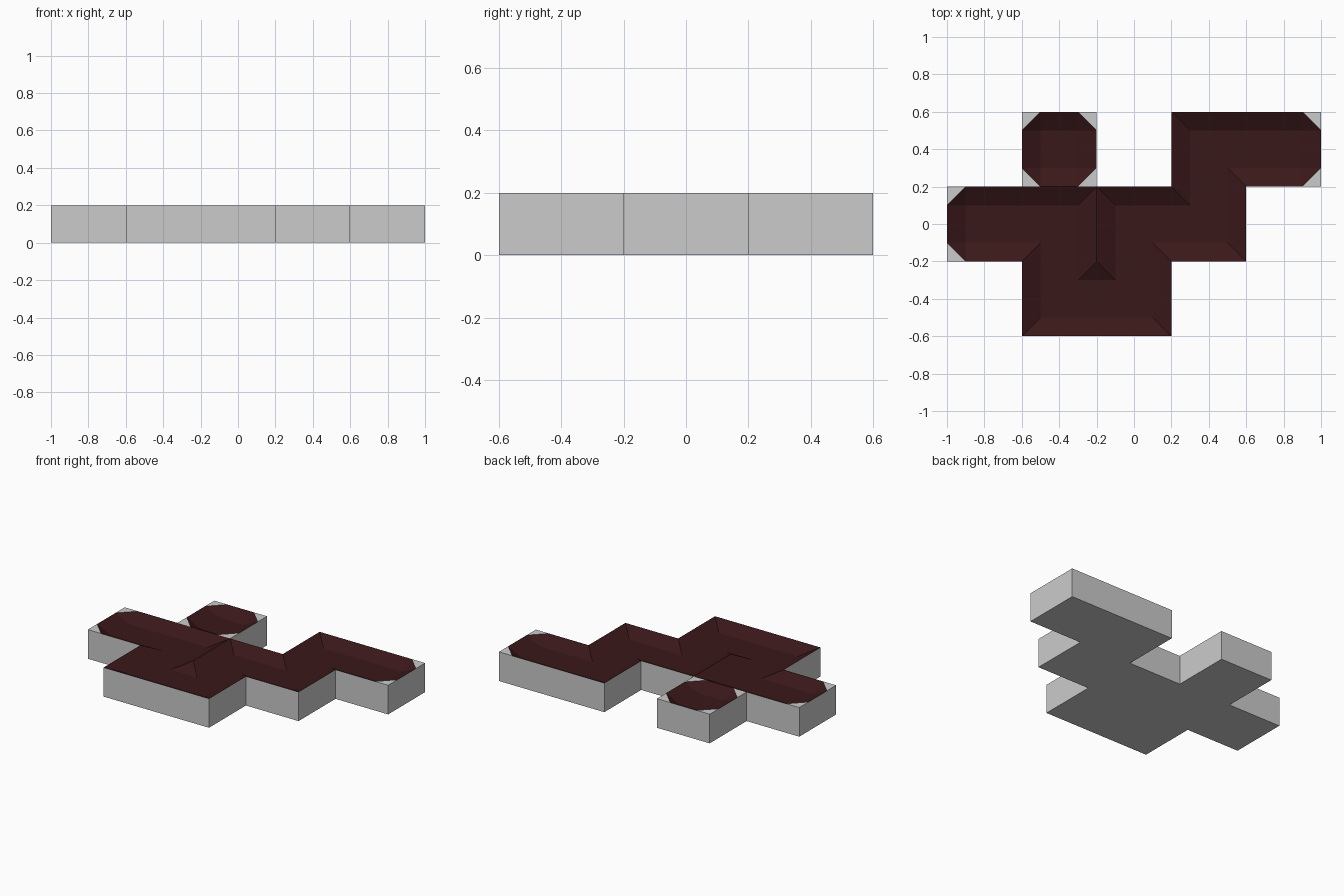
import bpy, bmesh

if "Cube" in bpy.data.objects:
    bpy.data.objects.remove(bpy.data.objects["Cube"])

S, B, TOP, LOW = 0.4, 0.1, 0.2, 0.15      # cell size, bank width, rim and bed heights
CELLS = {(1, 2), (3, 2), (4, 2), (0, 1), (1, 1), (2, 1), (3, 1), (1, 0), (2, 0)}
# neighbouring cells that are separated by a sharp ridge
RIDGES = [{(1, 1), (2, 1)}, {(1, 1), (1, 2)}]
OFF = [0, B, S - B, S]
SIDES = [(0, -1), (1, 0), (0, 1), (-1, 0)]


def blocked(c, d):
    n = (c[0] + d[0], c[1] + d[1])
    return n not in CELLS or {c, n} in RIDGES


def origin(c):
    return -1 + c[0] * S, -0.6 + c[1] * S


def add_face(bm, pts):
    f = bm.faces.new([bm.verts.new(p) for p in pts])
    return f


def finish(bm, name, colour=None):
    bmesh.ops.remove_doubles(bm, verts=bm.verts, dist=1e-4)
    me = bpy.data.meshes.new(name)
    bm.to_mesh(me)
    bm.free()
    ob = bpy.data.objects.new(name, me)
    bpy.context.collection.objects.link(ob)
    if colour:
        mat = bpy.data.materials.new(name + "_colour")
        mat.diffuse_color = colour
        mat.use_nodes = True
        mat.node_tree.nodes["Principled BSDF"].inputs["Base Color"].default_value = mat.diffuse_color
        me.materials.append(mat)
    return ob


body, bed = bmesh.new(), bmesh.new()
for c in sorted(CELLS):
    x0, y0 = origin(c)
    walls = {d: blocked(c, d) for d in SIDES}
    dead_end = sum(walls.values()) >= 3

    # underside and outer walls of the base
    ring = [(x0, y0), (x0 + S, y0), (x0 + S, y0 + S), (x0, y0 + S)]
    add_face(body, [(x, y, 0) for x, y in reversed(ring)])
    for k, d in enumerate(SIDES):
        if (c[0] + d[0], c[1] + d[1]) not in CELLS:
            p, q = ring[k], ring[(k + 1) % 4]
            add_face(body, [(*p, 0), (*q, 0), (*q, TOP), (*p, TOP)])

    def point(i, j):
        # rim height on walls and cell corners, bed height elsewhere
        corner = i in (0, 3) and j in (0, 3)
        high = (corner or (i == 0 and walls[(-1, 0)]) or (i == 3 and walls[(1, 0)])
                or (j == 0 and walls[(0, -1)]) or (j == 3 and walls[(0, 1)]))
        return (x0 + OFF[i], y0 + OFF[j], TOP if high else LOW)

    # sunken bed with sloping banks
    for i in range(3):
        for j in range(3):
            quad = [(i, j), (i + 1, j), (i + 1, j + 1), (i, j + 1)]
            if i == 1 or j == 1:
                add_face(bed, [point(*q) for q in quad])
                continue
            # corner patch, rotated so the cell corner comes first
            k = next(n for n, q in enumerate(quad) if q[0] in (0, 3) and q[1] in (0, 3))
            a, b, m, e = [point(*q) for q in quad[k:] + quad[:k]]
            sx, sy = (-1 if i == 0 else 1), (-1 if j == 0 else 1)
            if dead_end and walls[(sx, 0)] and walls[(0, sy)]:
                add_face(body, [a, b, e])
                add_face(bed, [b, m, e])
            else:
                add_face(bed, [a, b, m])
                add_face(bed, [a, m, e])

finish(body, "base")
finish(bed, "channel_bed", (0.042, 0.009, 0.01, 1))
